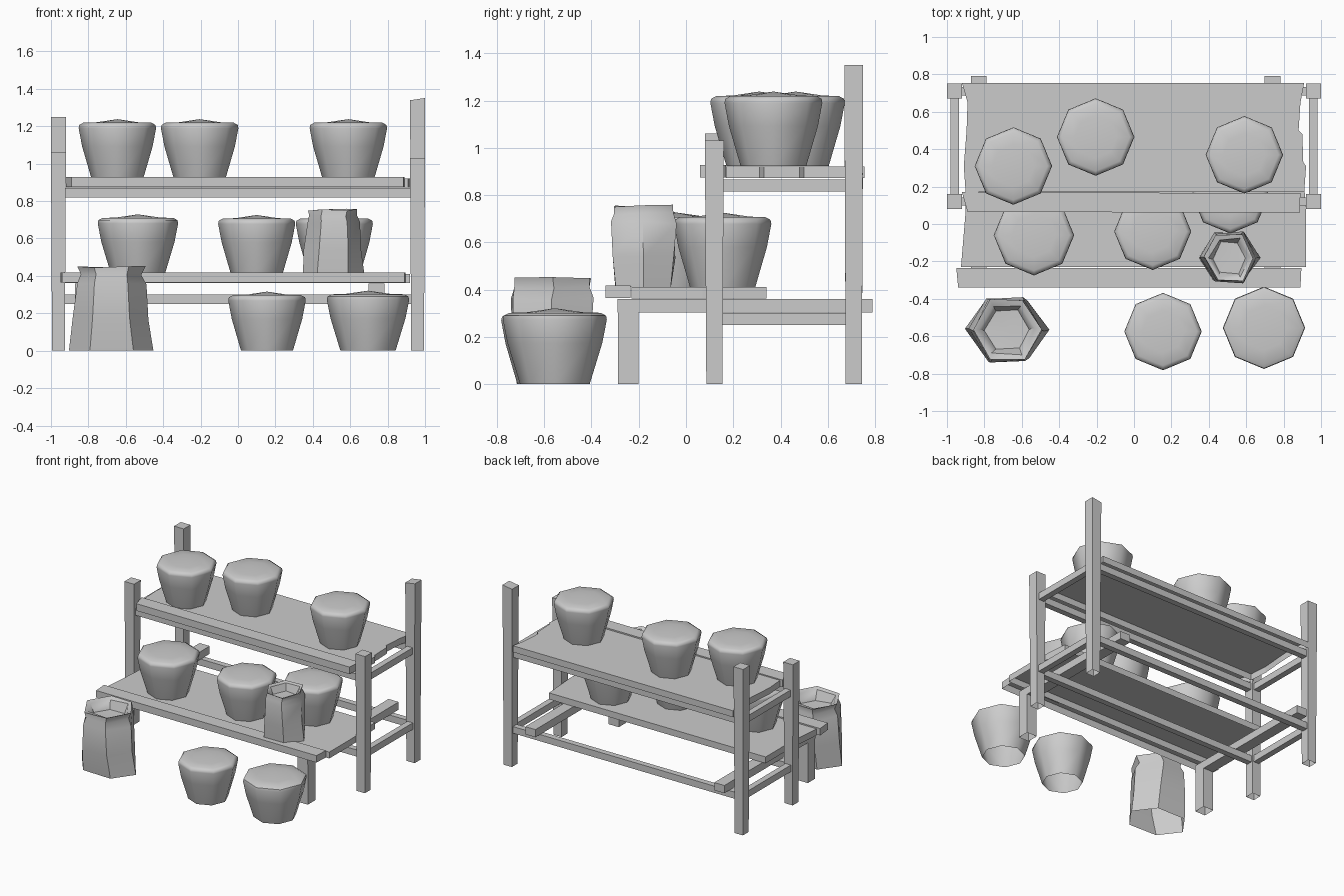
import bpy, bmesh, math, random
from mathutils import Vector

if "Cube" in bpy.data.objects:
    bpy.data.objects.remove(bpy.data.objects["Cube"])

random.seed(4)


def make(name, bm, smooth=False):
    bmesh.ops.recalc_face_normals(bm, faces=bm.faces)
    me = bpy.data.meshes.new(name)
    bm.to_mesh(me)
    bm.free()
    ob = bpy.data.objects.new(name, me)
    bpy.context.collection.objects.link(ob)
    if smooth:
        bpy.ops.object.select_all(action='DESELECT')
        ob.select_set(True)
        bpy.context.view_layer.objects.active = ob
        bpy.ops.object.shade_smooth_by_angle(angle=math.radians(50))
    return ob


def slab(name, outline, z0, z1, inset=0.0, slope=0.0, bottom=False):
    """Extruded outline; inset shrinks the foot, slope tilts the top along x."""
    bm = bmesh.new()
    cx = sum(p[0] for p in outline) / len(outline)
    cy = sum(p[1] for p in outline) / len(outline)
    k = 1 - inset
    lo = [bm.verts.new((cx + (x - cx) * k, cy + (y - cy) * k, z0)) for x, y in outline]
    hi = [bm.verts.new((x, y, z1 + slope * (x - cx))) for x, y in outline]
    n = len(outline)
    for i in range(n):
        j = (i + 1) % n
        bm.faces.new((lo[i], lo[j], hi[j], hi[i]))
    bm.faces.new(hi)
    if bottom:
        bm.faces.new(lo[::-1])
    return make(name, bm)


def box(name, x0, x1, y0, y1, z0, z1, **kw):
    return slab(name, [(x0, y0), (x1, y0), (x1, y1), (x0, y1)], z0, z1, **kw)


def loft(name, rings, sides, centre, cap_z, jitter=0.0):
    """Stack of (rx, ry, z) rings, open below, closed by a centre point above."""
    bm = bmesh.new()
    c = Vector(centre)
    prev = None
    for k, (rx, ry, z) in enumerate(rings):
        ring = []
        for i in range(sides):
            a = 2 * math.pi * i / sides
            j = [random.uniform(-jitter, jitter) for _ in range(3)]
            if k == 0:
                j[2] = 0
            ring.append(bm.verts.new(c + Vector((rx * math.cos(a) + j[0], ry * math.sin(a) + j[1], z + j[2]))))
        if prev:
            for i in range(sides):
                m = (i + 1) % sides
                bm.faces.new((prev[i], prev[m], ring[m], ring[i]))
        prev = ring
    top = bm.verts.new(c + Vector((0, 0, cap_z)))
    for i in range(sides):
        bm.faces.new((prev[i], prev[(i + 1) % sides], top))
    return make(name, bm, True)


# Corner posts, uneven heights
for side, s, front_h, back_h in (("left", -1, 1.06, 1.25), ("right", 1, 1.03, 1.345)):
    x0, x1 = sorted((s * 0.92, s * 1.0))
    box("front_post_" + side, x0, x1, 0.08, 0.16, 0, front_h, inset=0.15)
    box("back_post_" + side, x0, x1, 0.67, 0.75, 0, back_h, inset=0.15, slope=0.15 if s > 0 else 0)
    # Side rails between posts
    r0, r1 = sorted((s * 0.935, s * 0.98))
    for level, z in (("lower", 0.25), ("upper", 0.815)):
        box(f"side_rail_{level}_{side}", r0, r1, 0.155, 0.675, z, z + 0.05, bottom=True)

# Long rails front and back at both levels
for level, z in (("lower", 0.25), ("upper", 0.82)):
    for where, y in (("front", 0.12), ("back", 0.71)):
        box(f"{where}_rail_{level}", -0.925, 0.925, y - 0.022, y + 0.022, z, z + 0.05, bottom=True)

# Beams and short legs carrying the lower shelf
for side, x in (("left", -0.83), ("right", 0.74)):
    box("shelf_beam_" + side, x - 0.042, x + 0.042, -0.29, 0.79, 0.302, 0.36, bottom=True)
    box("short_leg_" + side, x - 0.042, x + 0.042, -0.288, -0.2, 0, 0.302)

# Shelf boards with ragged ends, each with a separate front plank
slab("upper_shelf", [(-0.9, 0.17), (0.91, 0.17), (0.92, 0.31), (0.905, 0.33), (0.9, 0.48), (0.88, 0.5),
                     (0.89, 0.65), (0.91, 0.755), (-0.92, 0.755), (-0.89, 0.65), (-0.895, 0.5), (-0.91, 0.31)],
     0.872, 0.92)
slab("upper_front_plank", [(-0.89, 0.065), (0.885, 0.06), (0.89, 0.165), (-0.92, 0.17)], 0.875, 0.928)
slab("lower_shelf", [(-0.925, -0.23), (0.92, -0.23), (0.92, 0.07), (0.9, 0.34), (-0.9, 0.34), (-0.9, 0.07)],
     0.362, 0.41)
slab("lower_front_plank", [(-0.94, -0.34), (0.89, -0.34), (0.895, -0.235), (-0.95, -0.235)], 0.365, 0.417)

# Octagonal covered pots: centre, base height, rim radius
pots = [(-0.645, 0.31, 0.922, 0.207), (-0.205, 0.465, 0.922, 0.207), (0.59, 0.37, 0.922, 0.207),
        (-0.535, -0.06, 0.41, 0.215), (0.1, -0.04, 0.41, 0.206), (0.515, 0.155, 0.41, 0.206),
        (0.155, -0.575, 0, 0.207), (0.695, -0.555, 0, 0.22)]
profile = [(0.67, 0), (0.91, 0.17), (1.0, 0.268), (0.985, 0.285), (0.88, 0.297), (0.55, 0.299)]
for i, (x, y, z, r) in enumerate(pots):
    h = 0.75 + 0.25 * r / 0.207
    loft(f"pot_{i + 1}", [(r * p, r * p, q * h) for p, q in profile], 8, (x, y, z), 0.316 * h)

# Hexagonal sacks with a rolled, sunken mouth
sack = [(0.226, 0.15, 0), (0.207, 0.165, 0.17), (0.187, 0.17, 0.36), (0.168, 0.155, 0.405),
        (0.18, 0.158, 0.448), (0.152, 0.128, 0.44), (0.125, 0.105, 0.38)]
for name, c, (sx, sy, sz) in (("large_sack", (-0.68, -0.565, 0), (1, 1, 1)),
                              ("small_sack", (0.51, -0.18, 0.41), (0.74, 0.78, 0.765))):
    rings = [(a * sx, b * sy / 0.866, z * sz) for a, b, z in sack]
    loft(name, rings, 6, c, 0.37 * sz, 0.008)
